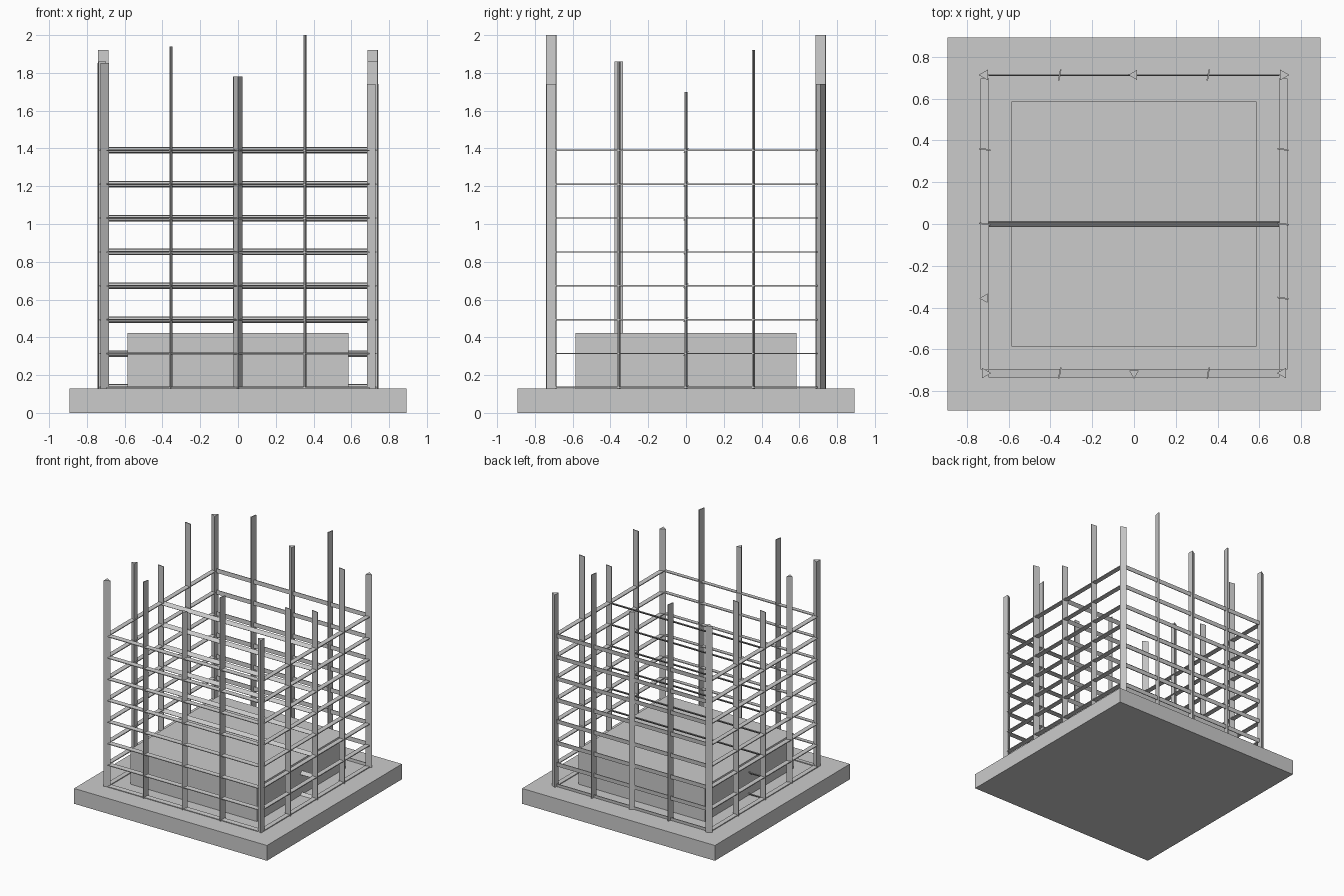
import bpy, bmesh
from math import radians, cos, sin, pi
from mathutils import Matrix

if "Cube" in bpy.data.objects:
    bpy.data.objects.remove(bpy.data.objects["Cube"])


def make(name, bm):
    bmesh.ops.recalc_face_normals(bm, faces=bm.faces)
    mesh = bpy.data.meshes.new(name)
    bm.to_mesh(mesh)
    bm.free()
    obj = bpy.data.objects.new(name, mesh)
    bpy.context.collection.objects.link(obj)
    return obj


def add_box(bm, centre, size, rot=None):
    m = Matrix.Translation(centre) @ (rot or Matrix.Identity(4)) @ Matrix.Diagonal((*size, 1))
    bmesh.ops.create_cube(bm, size=1, matrix=m)


def box(name, centre, size, rot=None):
    bm = bmesh.new()
    add_box(bm, centre, size, rot)
    return make(name, bm)


def tri_bar(name, x, y, z0, z1, angle, r=0.03):
    # three-sided bar
    bm = bmesh.new()
    pts = [(x + r * cos(angle + k * 2 * pi / 3), y + r * sin(angle + k * 2 * pi / 3), z0) for k in range(3)]
    face = bm.faces.new([bm.verts.new(p) for p in pts])
    ext = bmesh.ops.extrude_face_region(bm, geom=[face])
    bmesh.ops.translate(bm, vec=(0, 0, z1 - z0),
                        verts=[v for v in ext['geom'] if isinstance(v, bmesh.types.BMVert)])
    return make(name, bm)


E, Z0 = 0.713, 0.12

# Foundation slab and footing block
box("foundation_slab", (0, 0, 0.064), (1.786, 1.786, 0.128))
box("footing_block", (0, 0, 0.27), (1.17, 1.17, 0.304))


def flat_post(name, x, y, top, angle):
    box(name, (x, y, (Z0 + top) / 2), (0.054, 0.007, top - Z0),
        Matrix.Rotation(radians(angle), 4, 'Z'))


# Front and back uprights
for side, y, centre_angle in (("front", -E, -90), ("back", E, 180)):
    flat_post(side + "_post_left", -0.355, y, 1.94, 80)
    flat_post(side + "_post_right", 0.355, y, 2.0, 80)
    tri_bar(side + "_post_centre", 0, y, Z0, 1.78, radians(centre_angle), 0.027)

# Left and right uprights
for side, x in (("left", -E), ("right", E)):
    flat_post(side + "_post_middle", x, 0, 1.70, -8)
    flat_post(side + "_post_rear", x, 0.357, 1.92, -8)
flat_post("right_post_fore", E, -0.355, 1.86, -8)
tri_bar("left_post_fore", -E, -0.355, Z0, 1.86, radians(180), 0.026)

# Corner uprights
for name, x, y, top, a in (("front_left", -E, -E, 1.853, 0), ("front_right", E, -E, 1.74, 180),
                           ("back_left", -E, E, 1.853, 60), ("back_right", E, E, 1.74, 0)):
    tri_bar(name + "_corner_post", x, y, Z0, top, radians(a))

# Horizontal rails: rings of thin bars plus a middle tie on each level
for i in range(8):
    z = 0.135 + 0.1793 * i
    for name, y, width, roll in (("front", -E, 0.04, 5), ("middle", 0, 0.034, 45), ("back", E, 0.034, 86)):
        box(f"{name}_rail_{i}", (0, y, z), (1.39, width, 0.006),
            Matrix.Rotation(radians(roll), 4, 'X'))
    for name, x in (("left", -E), ("right", E)):
        box(f"{name}_rail_{i}", (x, 0, z), (0.04, 1.39, 0.007))
